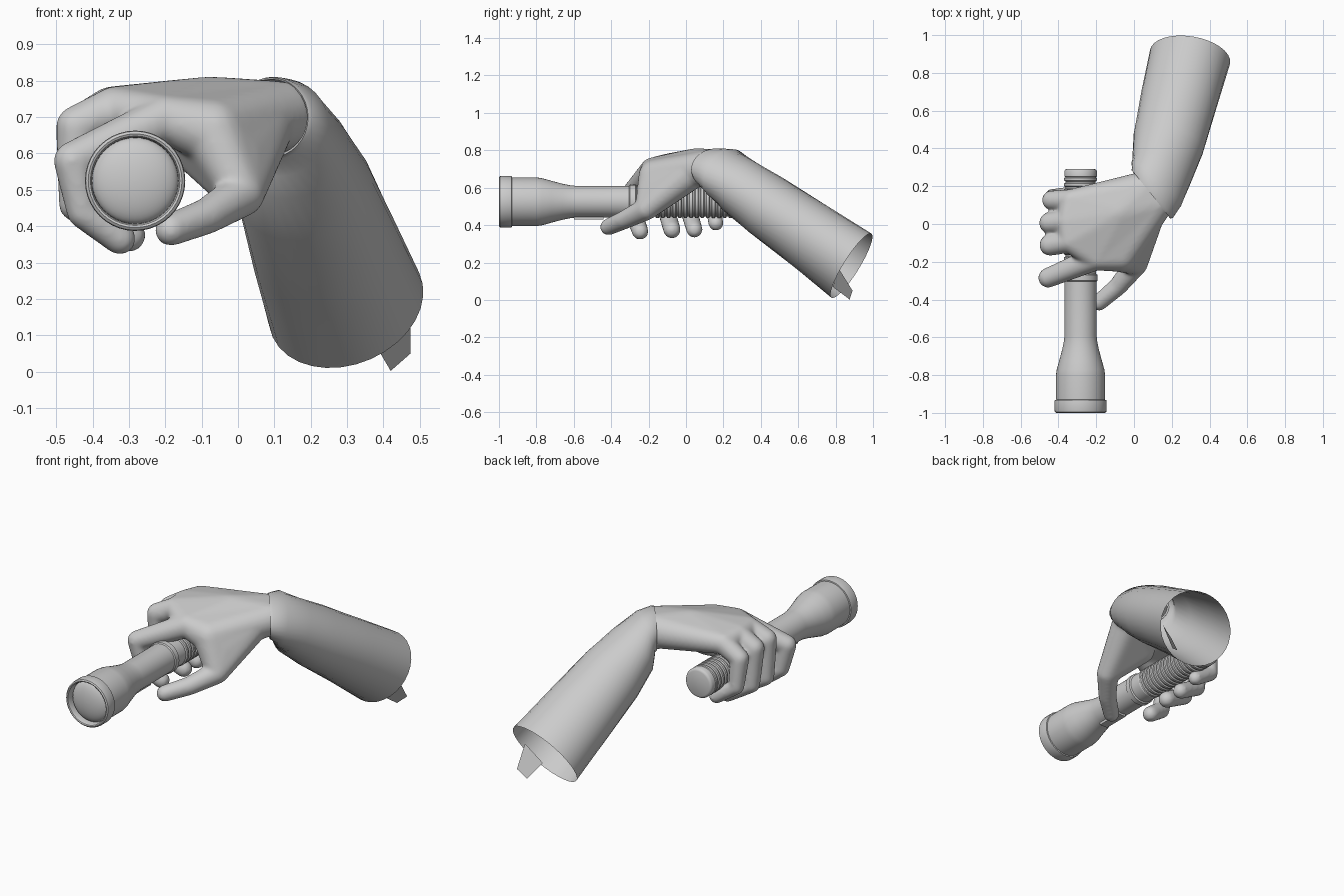
import bpy, bmesh, math
from mathutils import Vector as V

grey = bpy.data.materials.new("plain grey")
grey.diffuse_color = (0.6, 0.6, 0.6, 1)


def finish(name, bm, angle=35):
    bmesh.ops.recalc_face_normals(bm, faces=bm.faces)
    me = bpy.data.meshes.new(name)
    bm.to_mesh(me)
    bm.free()
    ob = bpy.data.objects.new(name, me)
    bpy.context.collection.objects.link(ob)
    me.materials.append(grey)
    for o in bpy.context.selected_objects:
        o.select_set(False)
    ob.select_set(True)
    bpy.context.view_layer.objects.active = ob
    bpy.ops.object.shade_smooth_by_angle(angle=math.radians(angle))
    return ob


def loft(bm, rings):
    rows = [[bm.verts.new(p) for p in r] for r in rings]
    n = len(rows[0])
    for a, b in zip(rows, rows[1:]):
        for i in range(n):
            j = (i + 1) % n
            bm.faces.new((a[i], a[j], b[j], b[i]))
    return rows


def ellipse(c, u, v, n=32):
    c, u, v = V(c), V(u), V(v)
    return [c + u * math.cos(t) + v * math.sin(t)
            for t in (2 * math.pi * i / n for i in range(n))]


# ---- torch: turned around an axis along y ----
AX, AZ = -0.283, 0.525


def lathe(name, profile, n=40, cap_start=False, cap_end=False):
    bm = bmesh.new()
    rows = loft(bm, [ellipse((AX, y, AZ), (r, 0, 0), (0, 0, r), n) for y, r in profile])
    if cap_start:
        bm.faces.new(rows[0])
    if cap_end:
        bm.faces.new(rows[-1])
    return finish(name, bm)


lathe("torch_rim", [(-0.95, 0.118), (-0.985, 0.119), (-0.997, 0.123), (-1.0, 0.129),
                    (-0.995, 0.136), (-0.985, 0.138), (-0.94, 0.138), (-0.932, 0.136),
                    (-0.93, 0.126)])
lathe("torch_lens", [(-0.998 + 0.045 * (1 - math.cos(t)), max(0.001, 0.119 * math.sin(t)))
                     for t in (i * math.pi / 24 for i in range(13))], cap_start=True)
lathe("torch_body", [(-0.93, 0.13), (-0.80, 0.13), (-0.77, 0.126), (-0.72, 0.112),
                     (-0.66, 0.096), (-0.62, 0.088), (-0.59, 0.085), (-0.305, 0.085),
                     (-0.30, 0.091), (-0.27, 0.091), (-0.265, 0.083), (-0.2, 0.083)])

# ribbed grip and tail cap
grip = [(-0.2, 0.083)]
for i in range(15):
    y = -0.2 + i * 0.03
    grip += [(y + 0.006, 0.08), (y + 0.010, 0.087), (y + 0.024, 0.087), (y + 0.028, 0.08)]
grip += [(0.252, 0.086), (0.28, 0.086), (0.288, 0.081), (0.292, 0.072)]
lathe("torch_grip", grip, cap_end=True)

# switch plate under the barrel
bm = bmesh.new()
bmesh.ops.create_cube(bm, size=1)
for v in bm.verts:
    v.co = V((AX + v.co.x * 0.05, -0.52 + v.co.y * 0.16, 0.438 + v.co.z * 0.018))
finish("torch_switch", bm)

# ---- hand: tapered capsules and palm hulls fused together ----
fingers = [
    # index, middle, ring, little finger, each from knuckle to tip
    [(-0.20, -0.18, 0.695, 0.066), (-0.455, -0.285, 0.58, 0.053),
     (-0.425, -0.272, 0.44, 0.047), (-0.325, -0.245, 0.366, 0.045)],
    [(-0.34, -0.09, 0.722, 0.062), (-0.444, -0.112, 0.675, 0.057),
     (-0.447, -0.10, 0.46, 0.047), (-0.30, -0.075, 0.375, 0.047)],
    [(-0.35, 0.015, 0.722, 0.062), (-0.446, 0.005, 0.668, 0.057),
     (-0.44, 0.02, 0.46, 0.046), (-0.30, 0.045, 0.376, 0.044)],
    [(-0.33, 0.125, 0.712, 0.060), (-0.436, 0.125, 0.65, 0.052),
     (-0.43, 0.145, 0.49, 0.042), (-0.31, 0.16, 0.41, 0.041)],
]
thumb = [(0.07, 0.04, 0.69, 0.09), (-0.005, -0.14, 0.59, 0.082), (0.012, -0.212, 0.487, 0.061),
         (-0.085, -0.33, 0.428, 0.050), (-0.185, -0.415, 0.39, 0.045)]
wrist = [(0.12, 0.115, 0.705, 0.093), (0.065, 0.185, 0.705, 0.097)]
# two solid lumps: back of the hand, and the ball of the thumb with its web
hulls = [
    wrist + [f[0] for f in fingers] + [(-0.08, 0.06, 0.715, 0.097)],
    [thumb[0], thumb[1], thumb[2], (-0.07, -0.165, 0.66, 0.09), (-0.11, -0.06, 0.61, 0.07)],
    [(-0.07, -0.165, 0.66, 0.09), fingers[0][0], (-0.08, 0.06, 0.70, 0.09), wrist[0]],
    # wrist running into the cuff
    wrist + [(0.15, 0.20, 0.67, 0.085), (0.11, 0.25, 0.67, 0.085)],
]
for ch in fingers + [thumb]:
    hulls += [list(p) for p in zip(ch, ch[1:])]


def ball(p):
    c, r = V(p[:3]), p[3]
    out = [c + V((0, 0, r)), c - V((0, 0, r))]
    for i in range(1, 10):
        a = math.pi * i / 10
        out += ellipse(c + V((0, 0, r * math.cos(a))), (r * math.sin(a), 0, 0),
                       (0, r * math.sin(a), 0), 18)
    return out


bm = bmesh.new()
for h in hulls:
    vs = [bm.verts.new(p) for b in h for p in ball(b)]
    bmesh.ops.convex_hull(bm, input=vs)
bmesh.ops.delete(bm, geom=[v for v in bm.verts if not v.link_faces], context='VERTS')
hand = finish("hand", bm)
rm = hand.modifiers.new("fuse", 'REMESH')
rm.mode = 'VOXEL'
rm.voxel_size = 0.008
rm.use_smooth_shade = True
sm = hand.modifiers.new("soften", 'SMOOTH')
sm.factor = 0.5
sm.iterations = 16
for m in ("fuse", "soften"):
    bpy.ops.object.modifier_apply(modifier=m)
bpy.ops.object.shade_smooth()
if not hand.data.materials:
    hand.data.materials.append(grey)

# ---- sleeve: open tube from cuff to elbow end, with a turned-in cuff lip ----
bm = bmesh.new()
loft(bm, [ellipse(*r) for r in [
    ((0.122, 0.182, 0.697), (0.092, -0.116, 0), (0, 0, 0.102)),
    ((0.092, 0.158, 0.700), (0.098, -0.123, 0), (0, 0, 0.104)),
    ((0.090, 0.157, 0.699), (0.103, -0.129, 0), (0, 0.002, 0.110)),
    ((0.098, 0.166, 0.697), (0.108, -0.133, 0), (0, 0.006, 0.114)),
    ((0.118, 0.210, 0.672), (0.132, -0.112, 0), (0.003, 0.038, 0.134)),
    ((0.147, 0.285, 0.608), (0.156, -0.056, 0.01), (0.004, 0.080, 0.132)),
    ((0.182, 0.430, 0.506), (0.184, -0.045, 0.02), (0.002, 0.092, 0.144)),
    ((0.238, 0.660, 0.345), (0.199, -0.030, 0.04), (-0.012, 0.102, 0.153)),
    ((0.297, 0.885, 0.183), (0.211, -0.012, 0.058), (-0.028, 0.112, 0.163)),
]])
finish("sleeve", bm, 50)

# loose tab hanging from the sleeve end
bm = bmesh.new()
bm.faces.new([bm.verts.new(p) for p in [(0.38, 0.785, 0.07), (0.42, 0.875, 0.002),
                                        (0.475, 0.89, 0.05), (0.475, 0.815, 0.17)]])
finish("sleeve_tab", bm)
